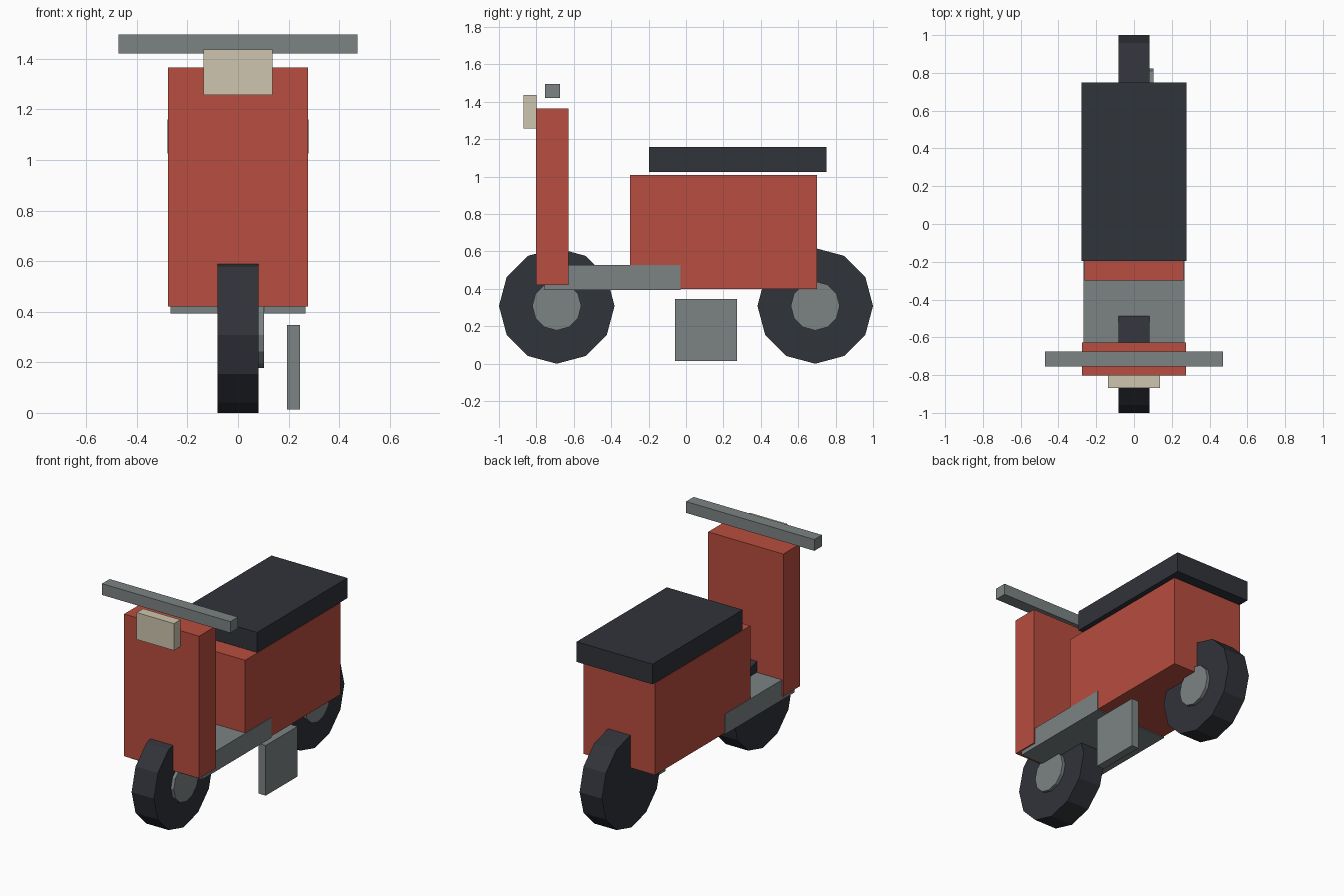
import bpy, bmesh
from math import pi
from mathutils import Matrix, Vector

if "Cube" in bpy.data.objects:
    bpy.data.objects.remove(bpy.data.objects["Cube"])


def material(name, rgb):
    m = bpy.data.materials.new(name)
    m.diffuse_color = (*rgb, 1)
    m.use_nodes = True
    m.node_tree.nodes["Principled BSDF"].inputs["Base Color"].default_value = m.diffuse_color
    return m


RED = material("red_paint", (0.48, 0.075, 0.05))
DARK = material("dark_rubber", (0.03, 0.033, 0.042))
METAL = material("metal", (0.2, 0.225, 0.225))
CREAM = material("cream_lamp", (0.62, 0.56, 0.43))


def finish(name, bm, mat):
    mesh = bpy.data.meshes.new(name)
    bm.to_mesh(mesh)
    bm.free()
    mesh.materials.append(mat)
    bpy.context.collection.objects.link(bpy.data.objects.new(name, mesh))


def box(name, x, y, z, mat):
    """Box from (min, max) ranges on each axis."""
    lo, hi = (Vector(c) for c in zip(x, y, z))
    bm = bmesh.new()
    bmesh.ops.create_cube(bm, size=1, matrix=Matrix.LocRotScale((lo + hi) / 2, None, hi - lo))
    finish(name, bm, mat)


def disc(name, x, y, z, radius, mat):
    """Twelve-sided cylinder along the x axis, spanning the x range."""
    bm = bmesh.new()
    place = Matrix.Translation(((x[0] + x[1]) / 2, y, z)) @ Matrix.Rotation(pi / 2, 4, 'Y')
    bmesh.ops.create_cone(bm, cap_ends=True, segments=12, radius1=radius, radius2=radius,
                          depth=x[1] - x[0], matrix=place)
    finish(name, bm, mat)


# Wheels, with hubs showing on the right side only
for side, y in (("front", -0.691), ("rear", 0.691)):
    disc(side + "_wheel", (-0.082, 0.082), y, 0.309, 0.309, DARK)
    disc(side + "_hub", (0.04, 0.103), y, 0.309, 0.131, METAL)

# Bodywork
box("leg_shield", (-0.276, 0.276), (-0.802, -0.627), (0.42, 1.365), RED)
box("rear_body", (-0.263, 0.263), (-0.30, 0.70), (0.40, 1.01), RED)
box("floorboard", (-0.267, 0.267), (-0.757, -0.03), (0.393, 0.527), METAL)
box("seat", (-0.279, 0.279), (-0.197, 0.75), (1.026, 1.16), DARK)

# Steering and lamp
box("handlebar", (-0.472, 0.472), (-0.754, -0.674), (1.421, 1.496), METAL)
box("headlight", (-0.137, 0.137), (-0.868, -0.80), (1.258, 1.437), CREAM)

# Single side stand on the right
box("side_stand", (0.193, 0.246), (-0.06, 0.273), (0.014, 0.347), METAL)
